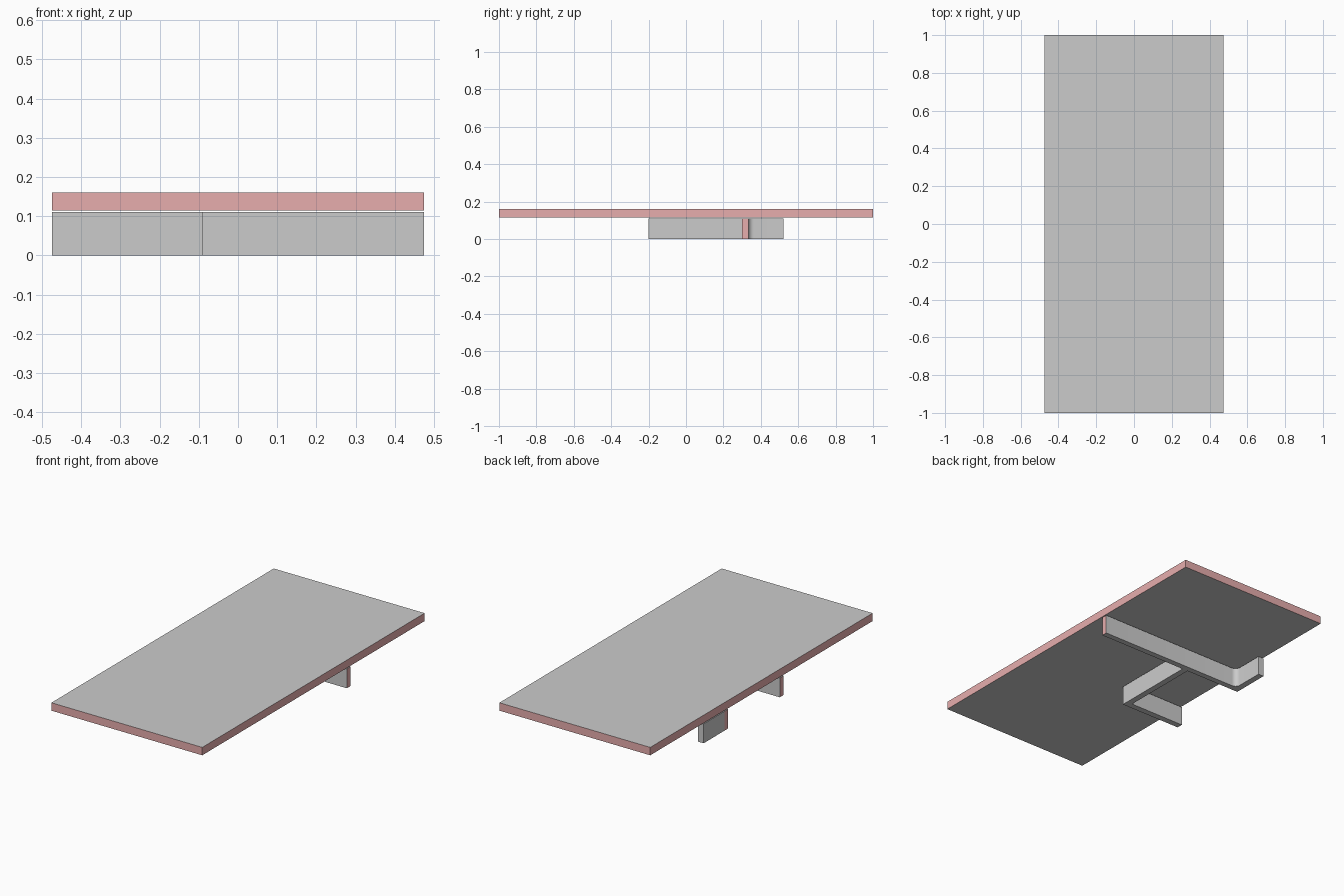
import bpy, bmesh, math

if "Cube" in bpy.data.objects:
    bpy.data.objects.remove(bpy.data.objects["Cube"])

X, Y = 0.475, 1.0        # half width and half length of the plan
T = 0.035                # partition thickness


def material(name, rgb):
    m = bpy.data.materials.new(name)
    m.diffuse_color = (*rgb, 1)
    m.use_nodes = True
    m.node_tree.nodes["Principled BSDF"].inputs["Base Color"].default_value = m.diffuse_color
    return m


grey = material("grey_face", (0.8, 0.8, 0.8))
red = material("cut_edge", (0.8, 0.42, 0.42))


def prism(name, outline, z0, z1, is_cut):
    """Extrude a counter-clockwise outline; is_cut(centre, normal) picks red faces."""
    bm = bmesh.new()
    base = bm.faces.new([bm.verts.new((x, y, z0)) for x, y in outline])
    ext = bmesh.ops.extrude_face_region(bm, geom=[base])["geom"]
    top = [v for v in ext if isinstance(v, bmesh.types.BMVert)]
    bmesh.ops.translate(bm, verts=top, vec=(0, 0, z1 - z0))
    bmesh.ops.recalc_face_normals(bm, faces=bm.faces)
    for f in bm.faces:
        f.material_index = int(is_cut(f.calc_center_median(), f.normal))
    me = bpy.data.meshes.new(name)
    bm.to_mesh(me)
    bm.free()
    me.materials.append(grey)
    me.materials.append(red)
    ob = bpy.data.objects.new(name, me)
    bpy.context.collection.objects.link(ob)
    bpy.context.view_layer.objects.active = ob
    ob.select_set(True)
    bpy.ops.object.shade_smooth_by_angle(angle=math.radians(30))
    ob.select_set(False)
    return ob


# Roof slab: red on all four cut sides
prism("roof_slab", [(-X, -Y), (X, -Y), (X, Y), (-X, Y)], 0.115, 0.16,
      lambda c, n: abs(n.z) < 0.5)

# Small fillet between the long wall and its short return
R = 0.03
y0, y1 = 0.30, 0.333
xi = -X + T
fillet = [(xi + R - R * math.sin(a), y1 + R - R * math.cos(a))
          for a in (math.radians(15 * i) for i in range(7))]

# Partition walls: long wall, short return, and L-shaped branch
xb = -0.09
walls = [(-X, -0.2), (xb, -0.2), (xb, y0), (X, y0), (X, y1)]
walls += fillet
walls += [(xi, 0.52), (-X, 0.52), (-X, y1), (-X, y0),
          (xb - T, y0), (xb - T, -0.2 + T), (-X, -0.2 + T)]
prism("partition_walls", walls, 0.0, 0.11,
      lambda c, n: abs(n.x) > 0.99 and abs(c.x) > X - 0.001 and c.y < y1)
